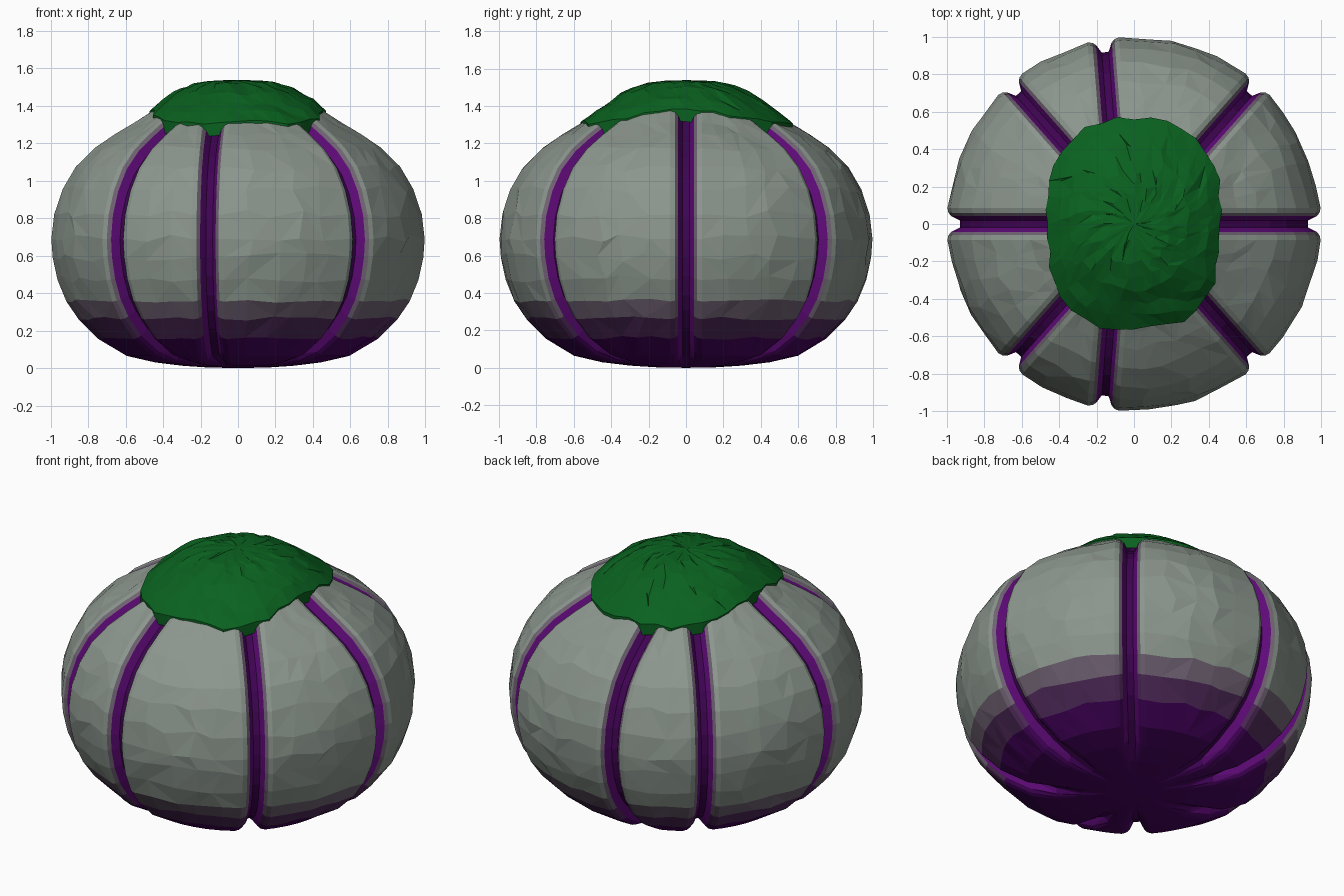
import bpy, bmesh, math, random
from mathutils import Vector

if "Cube" in bpy.data.objects:
    bpy.data.objects.remove(bpy.data.objects["Cube"])

random.seed(4)


def material(name, rgb):
    m = bpy.data.materials.new(name)
    m.diffuse_color = (*rgb, 1)
    m.use_nodes = True
    m.node_tree.nodes["Principled BSDF"].inputs["Base Color"].default_value = m.diffuse_color
    return m


GREY, MAUVE, PLUM, PURPLE, VIOLET, DEEP = range(6)
body_mats = [material("grey green", (0.26, 0.305, 0.268)),
             material("mauve grey", (0.16, 0.12, 0.17)),
             material("plum", (0.085, 0.025, 0.11)),
             material("purple", (0.065, 0.001, 0.12)),
             material("violet", (0.115, 0.003, 0.19)),
             material("deep purple", (0.05, 0.001, 0.085))]
leaf_mat = material("leaf green", (0.003, 0.12, 0.014))

# half profile of the body, bottom to top (radius, height)
PROFILE = [(0.16, 0.003), (0.30, 0.012), (0.45, 0.03), (0.60, 0.065), (0.75, 0.155),
           (0.855, 0.26), (0.92, 0.355), (0.967, 0.47), (0.993, 0.59), (1.0, 0.69),
           (0.985, 0.82), (0.94, 0.955), (0.87, 1.075), (0.77, 1.175), (0.66, 1.25),
           (0.56, 1.31), (0.46, 1.375), (0.33, 1.462), (0.20, 1.508)]
GROOVES = [0, 48.5, 99.5, 131.5, 180, 228.5, 260.5, 311.5]
# groove cross-section: (sideways offset, depth), and the colour of each strip
SECTION = [(-0.085, 0), (-0.06, 0.008), (-0.043, 0.024), (-0.02, 0.07), (0.02, 0.07),
           (0.043, 0.024), (0.06, 0.008), (0.085, 0)]
STRIP = [GREY, MAUVE, VIOLET, DEEP, VIOLET, MAUVE, GREY]


def band(z):
    return PURPLE if z < 0.155 else PLUM if z < 0.26 else MAUVE if z < 0.355 else GREY


def groove_angle(g, r):
    """Front and back grooves run nearly straight up, the others are radial."""
    if g % 360 in (99.5, 260.5):
        a = math.acos(-(0.085 + 0.08 * r) / r)
        return a if g % 360 < 180 else 2 * math.pi - a
    return math.radians(g)


def finish(bm, name, mats):
    bmesh.ops.recalc_face_normals(bm, faces=bm.faces)
    me = bpy.data.meshes.new(name)
    bm.to_mesh(me)
    bm.free()
    for m in mats:
        me.materials.append(m)
    ob = bpy.data.objects.new(name, me)
    bpy.context.collection.objects.link(ob)
    return ob


# columns: groove points, then plain points across each lobe
columns = []
for i, g in enumerate(GROOVES):
    nxt = GROOVES[(i + 1) % 8] + (360 if i == 7 else 0)
    for k, (off, depth) in enumerate(SECTION):
        columns.append((g, off, depth, STRIP[k] if k < 7 else GREY, None))
    n = round((nxt - g) / 10)
    for k in range(1, n):
        columns.append((g, 0, 0, GREY, (nxt, k / n)))

# ribbed body
bm = bmesh.new()
rows = []
for i, (r, z) in enumerate(PROFILE):
    a, b = PROFILE[max(i - 1, 0)], PROFILE[min(i + 1, len(PROFILE) - 1)]
    t = Vector((b[0] - a[0], b[1] - a[1])).normalized()
    nr, nz = t.y, -t.x
    rr = max(r, 0.45)
    fade = min(1, max(0, (r - 0.25) / 0.35)) if z < 0.7 else 1
    row = []
    for g, off, depth, _, lobe in columns:
        slide = 0
        if lobe:
            lo = groove_angle(g, rr) + 0.085 / rr
            hi = groove_angle(lobe[0], rr) - 0.085 / rr
            f = lobe[1]
            d = 0
            if 3 < i < 16:
                f += random.uniform(-0.05, 0.05)
                slide = random.uniform(-0.025, 0.025) * (1 if i > 6 else 0.5)
                d = random.uniform(0, 0.012)
            ang = lo + (hi - lo) * f
        else:
            ang = groove_angle(g, rr) + off / rr
            d = depth * fade
        rad = r - nr * d + t.x * slide
        row.append(bm.verts.new((rad * math.cos(ang), rad * math.sin(ang),
                                 max(z - nz * d + t.y * slide, 0.001))))
    rows.append(row)
N = len(columns)
for i in range(len(rows) - 1):
    zc = (PROFILE[i][1] + PROFILE[i + 1][1]) / 2
    for j in range(N):
        k = (j + 1) % N
        q = [rows[i][j], rows[i][k], rows[i + 1][k], rows[i + 1][j]]
        strip = columns[j][3]
        if strip in (VIOLET, DEEP) and PROFILE[i][0] >= 0.45:
            mi = strip
        elif strip == MAUVE and zc > 0.355:
            mi = MAUVE
        else:
            mi = band(zc)
        if random.random() < 0.5:
            q = q[1:] + q[:1]
        for tri in ((q[0], q[1], q[2]), (q[0], q[2], q[3])):
            bm.faces.new(tri).material_index = mi
for row, z, mi in ((rows[0], 0, PURPLE), (rows[-1], 1.52, GREY)):
    c = bm.verts.new((0, 0, z))
    for j in range(N):
        bm.faces.new((row[j], row[(j + 1) % N], c)).material_index = mi
finish(bm, "ribbed_body", body_mats)


def height(r):
    """Height of the upper body at a radius."""
    top = PROFILE[9:] + [(0, 1.52)]
    for (r0, z0), (r1, z1) in zip(top, top[1:]):
        if r1 <= r <= r0:
            return z0 + (z1 - z0) * (r0 - r) / (r0 - r1)
    return 1.52


# rough leafy cap: superelliptic patch that follows the body top
bm = bmesh.new()
SEG, RINGS = 40, 8
ragged = [random.uniform(-0.018, 0.015) for _ in range(SEG)]
cap = []
for i in range(RINGS + 1):
    s = min(i + 1, RINGS) / RINGS
    ring = []
    for j in range(SEG):
        wob = random.uniform(-0.4, 0.4) if i < RINGS - 1 else 0
        ang = 2 * math.pi * (j + wob) / SEG
        c, sn = math.cos(ang), math.sin(ang)
        edge = (abs(c / 0.465) ** 2.7 + abs(sn / 0.565) ** 2.7) ** (-1 / 2.7)
        if i < RINGS - 1:
            s = (i + 1 + random.uniform(-0.3, 0.3)) / RINGS
        r = s * edge + ragged[j] * s ** 4
        lift = 0.02 + random.uniform(-0.012, 0.006) * min(1, 2 * s)
        if i == RINGS - 1:
            lift = 0.008
        elif i == RINGS:
            lift = -0.06          # rim tucked into the body and grooves
        ring.append(bm.verts.new((r * c, r * sn, height(r) + lift)))
    cap.append(ring)
centre = bm.verts.new((0, 0, 1.538))
for j in range(SEG):
    k = (j + 1) % SEG
    bm.faces.new((cap[0][j], cap[0][k], centre))
    for i in range(RINGS):
        a, b, c, d = cap[i][j], cap[i][k], cap[i + 1][k], cap[i + 1][j]
        bm.faces.new((a, b, c))
        bm.faces.new((a, c, d))
finish(bm, "leafy_cap", [leaf_mat])
